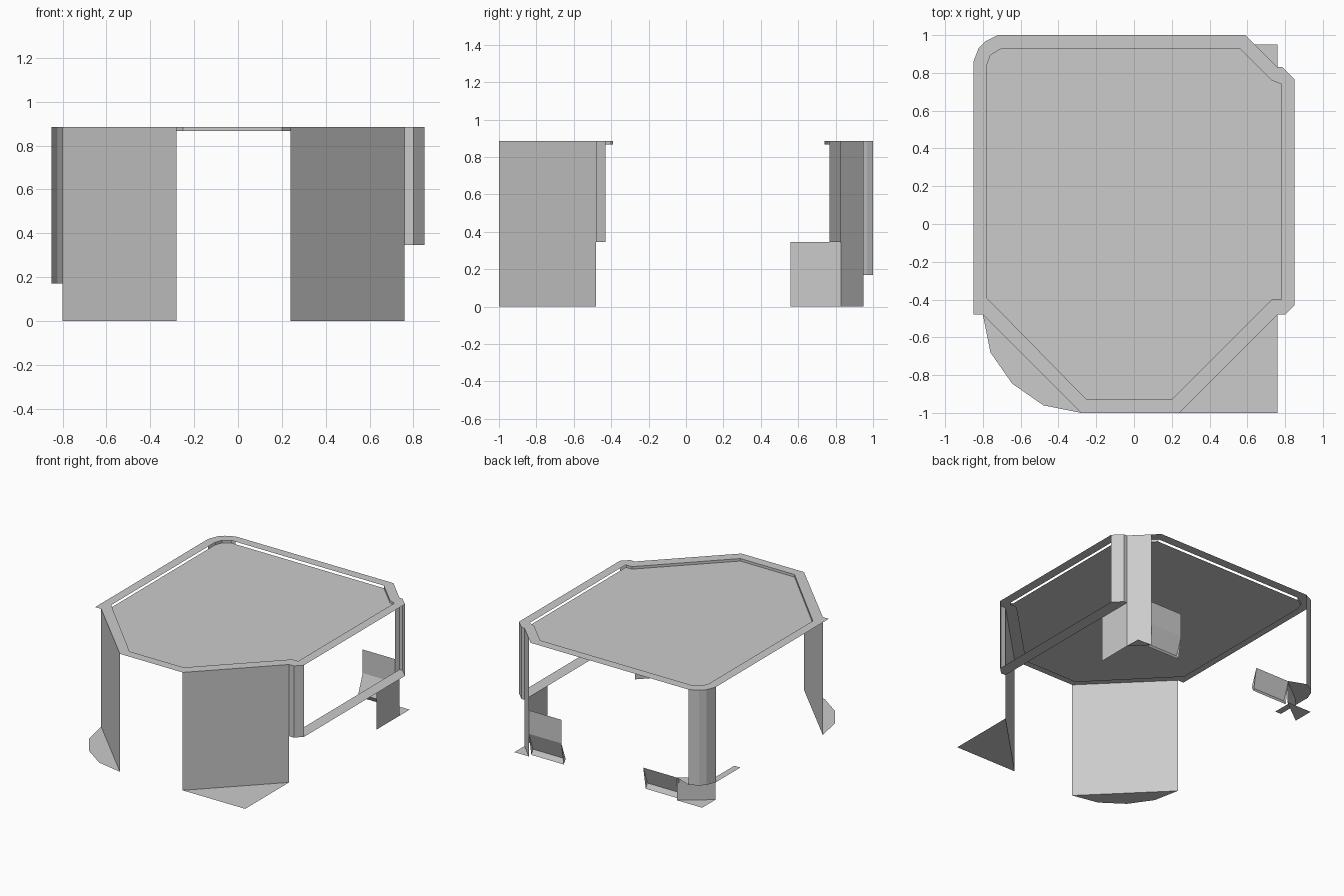
import bpy, bmesh

if "Cube" in bpy.data.objects:
    bpy.data.objects.remove(bpy.data.objects["Cube"])

TOP, PANEL, BAR, LEDGE = 0.885, 0.866, 0.347, 0.17

grey = bpy.data.materials.new("light grey")
grey.diffuse_color = (0.6, 0.6, 0.6, 1)
grey.use_nodes = True
grey.node_tree.nodes["Principled BSDF"].inputs["Base Color"].default_value = grey.diffuse_color


def build(name, faces):
    """Sheet object from a list of polygons; shared corners are welded."""
    bm = bmesh.new()
    for f in faces:
        bm.faces.new([bm.verts.new(p) for p in f])
    bmesh.ops.remove_doubles(bm, verts=bm.verts, dist=0.0005)
    me = bpy.data.meshes.new(name)
    bm.to_mesh(me)
    bm.free()
    me.materials.append(grey)
    ob = bpy.data.objects.new(name, me)
    bpy.context.collection.objects.link(ob)
    return ob


def flat(pts, z):
    return [(x, y, z) for x, y in pts]


def wall(path, z0, z1):
    """Upright faces along a path seen from above."""
    return [[(*a, z0), (*b, z0), (*b, z1), (*a, z1)] for a, b in zip(path, path[1:])]


# Rim: outer corner paired with the nearest inner corner
pairs = [((-.85, -.48), (-.78, -.39)), ((-.85, .86), (-.78, .84)),
         ((-.823, .93), (-.76, .894)), ((-.786, .968), (-.76, .894)),
         ((-.72, 1), (-.70, .93)), ((.59, 1), (.56, .93)),
         ((.76, .83), (.73, .76)), ((.785, .83), (.73, .76)),
         ((.85, .767), (.78, .74)), ((.85, -.43), (.78, -.40)),
         ((.80, -.48), (.78, -.40)), ((.76, -.48), (.73, -.40)),
         ((.24, -1), (.20, -.93)), ((-.28, -1), (-.25, -.93)),
         ((-.80, -.48), (-.78, -.39))]
inner, rim, lip = [], [], []
for i, (o, n) in enumerate(pairs):
    o2, n2 = pairs[(i + 1) % len(pairs)]
    rim.append(flat([o2, o, n] if n == n2 else [o2, o, n, n2], TOP))
    if n not in inner:
        inner.append(n)
    # inner step, left open along the two sides and the back
    if n != n2 and i not in (0, 4, 8):
        lip += wall([n, n2], PANEL, TOP)
build("top_rim", rim)
build("rim_inner_step", lip)
build("sunken_top_panel", [flat(inner[::-1], PANEL)])

# Front legs: diagonal sheets with a foot plate on the floor
build("front_left_leg", wall([(-.80, -.48), (-.28, -1)], 0, TOP))
build("front_left_foot", [flat([(-.80, -.48), (-.76, -.68), (-.645, -.845),
                                (-.48, -.96), (-.28, -1)], 0)])
build("front_right_leg", wall([(.24, -1), (.76, -.48)], 0, TOP))
build("front_right_foot", [flat([(.24, -1), (.76, -1), (.76, -.48)], 0)])

# Right side: corner strips joined by a low rail
front_strip = [(.76, -.48), (.80, -.48), (.85, -.43)]
back_strip = [(.85, .767), (.785, .83), (.76, .83)]
build("right_front_strip", wall(front_strip, BAR, TOP))
build("right_back_strip", wall(back_strip, BAR, TOP))
build("right_rail", [flat(front_strip + back_strip, BAR)])

# Back right leg with its foot and side flap
build("back_right_leg", wall([(.76, .83), (.64, .95)], 0, TOP))
build("back_right_foot", [flat([(.76, .83), (.76, .95), (.64, .95)], 0)])
build("right_side_flap", wall([(.76, .56), (.76, .83)], 0, BAR))


def recess(x0, x1):
    """Tray leaning inward below the ledge height, closed at both ends."""
    prof = [(.95, LEDGE), (.90, .035), (.92, 0)]
    faces = [[(x1, *a), (x0, *a), (x0, *b), (x1, *b)] for a, b in zip(prof, prof[1:])]
    return faces + [[(x, *p) for p in prof] for x in (x0, x1)]


build("back_right_flap", wall([(.64, .95), (.37, .95)], LEDGE, BAR))
build("back_right_recess", recess(.37, .64))
build("back_left_recess", recess(-.60, -.31))

# Back left leg: rounded post on a ledge, with a base below
post = [o for o, n in pairs[1:5]]
build("back_left_post", wall(post[::-1], LEDGE, TOP))
build("back_left_ledge", [flat([(-.85, .57)] + post + [(-.59, .95), (-.80, .79), (-.80, .57)], LEDGE)])
build("back_left_base", wall([(-.59, .95), (-.80, .79)], 0, LEDGE))
build("back_left_foot", [flat([(-.80, .79), (-.80, .95), (-.59, .95)], 0)])
